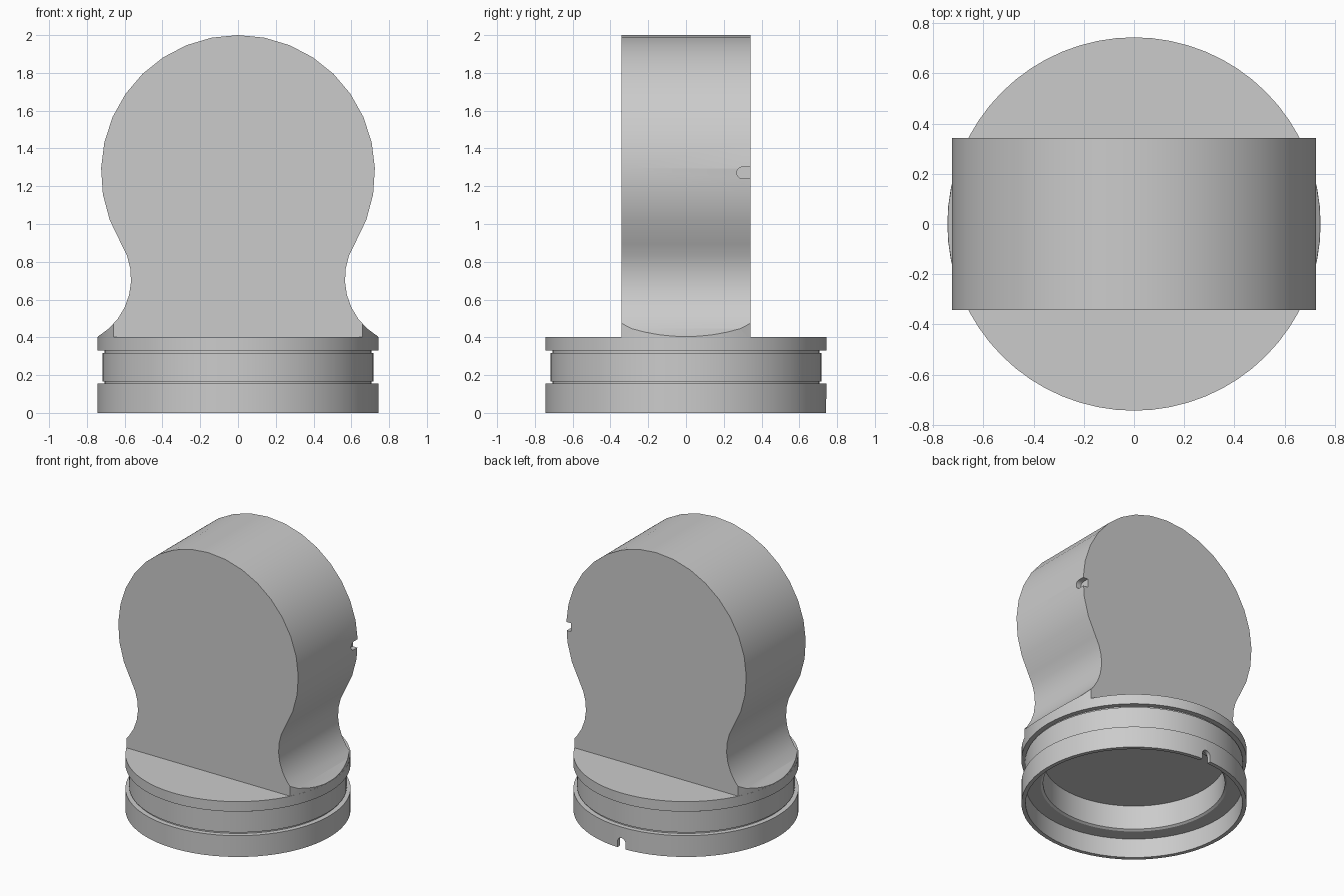
import bpy, bmesh
from math import sin, cos, pi, radians
from mathutils import Vector

if "Cube" in bpy.data.objects:
    bpy.data.objects.remove(bpy.data.objects["Cube"], do_unlink=True)

grey = bpy.data.materials.new("plain grey")
grey.use_nodes = True
grey.diffuse_color = (0.6, 0.6, 0.6, 1)
grey.node_tree.nodes["Principled BSDF"].inputs["Base Color"].default_value = (0.6, 0.6, 0.6, 1)


def finish(name, bm):
    bmesh.ops.remove_doubles(bm, verts=bm.verts, dist=1e-5)
    bmesh.ops.recalc_face_normals(bm, faces=bm.faces)
    mesh = bpy.data.meshes.new(name)
    bm.to_mesh(mesh)
    bm.free()
    mesh.materials.append(grey)
    obj = bpy.data.objects.new(name, mesh)
    bpy.context.collection.objects.link(obj)
    return obj


def extrude(name, points, direction):
    """Prism from a closed outline of 3D points."""
    bm = bmesh.new()
    face = bm.faces.new([bm.verts.new(p) for p in points])
    new = bmesh.ops.extrude_face_region(bm, geom=[face], use_keep_orig=True)["geom"]
    bmesh.ops.translate(bm, verts=[v for v in new if isinstance(v, bmesh.types.BMVert)],
                        vec=Vector(direction))
    return finish(name, bm)


def lathe(name, profile, closed=False, steps=64):
    """Turn an (r, z) profile around the z axis."""
    bm = bmesh.new()
    verts = [bm.verts.new((r, 0, z)) for r, z in profile]
    edges = [bm.edges.new(pair) for pair in zip(verts, verts[1:])]
    if closed:
        edges.append(bm.edges.new((verts[-1], verts[0])))
    bmesh.ops.spin(bm, geom=verts + edges, cent=(0, 0, 0), axis=(0, 0, 1),
                   angle=2 * pi, steps=steps, use_merge=True)
    return finish(name, bm)


def arc(cx, cz, r, start, end, n):
    angles = [radians(start + (end - start) * i / n) for i in range(n + 1)]
    return [(cx + r * cos(a), cz + r * sin(a)) for a in angles]


def cut(obj, cutter):
    mod = obj.modifiers.new("cut", "BOOLEAN")
    mod.operation, mod.solver, mod.object = "DIFFERENCE", "EXACT", cutter
    bpy.context.view_layer.objects.active = obj
    bpy.ops.object.modifier_apply(modifier=mod.name)
    bpy.data.objects.remove(cutter, do_unlink=True)


def smooth(obj):
    bpy.ops.object.select_all(action="DESELECT")
    obj.select_set(True)
    bpy.context.view_layer.objects.active = obj
    bpy.ops.object.shade_smooth_by_angle(angle=radians(30))


R = 0.743

# Hollow round base with a flange, two fine grooves and a skirt
base = lathe("base", [
    (0, 0.325), (0.6, 0.325), (0.6, 0.15), (0.615, 0.14), (0.715, 0.14), (0.715, 0),
    (R, 0), (R, 0.155), (0.708, 0.155), (0.708, 0.167), (0.718, 0.167), (0.718, 0.318),
    (0.708, 0.318), (0.708, 0.33), (R, 0.33), (R, 0.403), (0, 0.403)])

# Rounded notch in the back of the skirt
notch = [(-0.033, -0.05), (0.033, -0.05)] + arc(0, 0.042, 0.033, 0, 180, 10)
cut(base, extrude("notch_cutter", [(x, 0.68, z) for x, z in notch], (0, 0.12, 0)))
smooth(base)

# Thick disc head flowing through a concave neck into the base
right = arc(0, 1.275, 0.725, 90, -31.5, 11)[:-1] + arc(0.92, 0.71, 0.354, 148.5, 239.5, 8)
right.append((R, 0.38))
outline = right + [(-x, z) for x, z in reversed(right[1:])]
head = extrude("head", [(x, -0.342, z) for x, z in outline], (0, 0.684, 0))

# Trim the foot of the neck to the round of the flange
cut(head, lathe("trim_cutter", [(R - 0.001, 0.3), (1.3, 0.3), (1.3, 0.75), (R - 0.001, 0.75)], True))

# Short slot in the side of the head, open to the back face
slot = [(0.42, 1.24), (0.42, 1.302)] + arc(0.3, 1.271, 0.031, 90, 270, 10)
cut(head, extrude("slot_cutter", [(0.685, y, z) for y, z in slot], (0.12, 0, 0)))
smooth(head)
